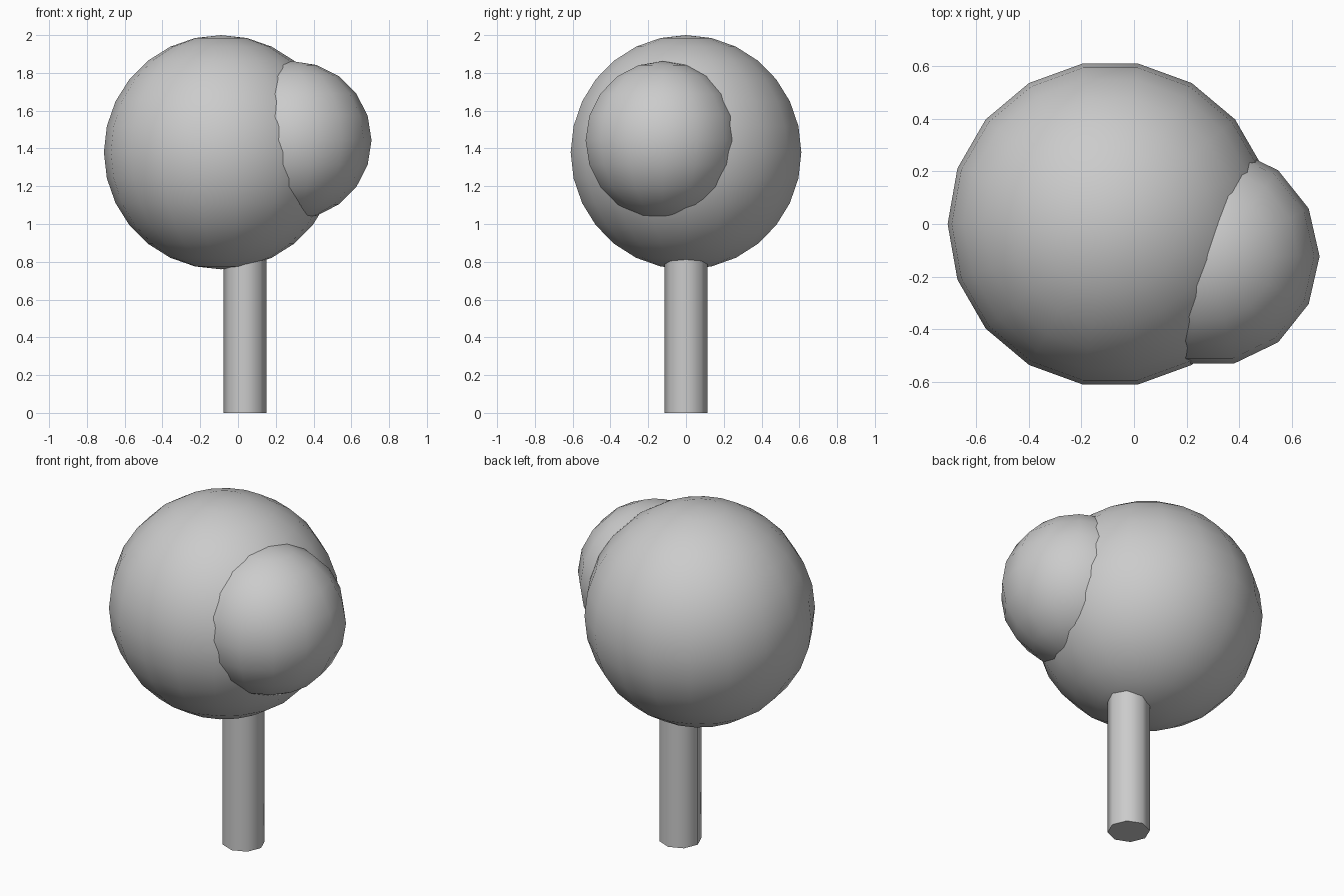
import bpy
import math

if "Cube" in bpy.data.objects:
    bpy.data.objects.remove(bpy.data.objects["Cube"])


def foliage(name, centre, radius, segments, rings):
    # Smooth ball with a column of vertices on the x axis
    bpy.ops.mesh.primitive_uv_sphere_add(segments=segments, ring_count=rings,
                                         radius=radius, location=centre,
                                         rotation=(0, 0, math.pi / 2))
    ball = bpy.context.object
    ball.name = name
    bpy.ops.object.shade_smooth()
    return ball


# Main crown and the smaller clump on its right side
foliage("large_foliage", (-0.09, 0, 1.38), 0.62, 18, 14)
foliage("small_foliage", (0.288, -0.123, 1.443), 0.419, 14, 10)

# Eight-sided trunk running up into the crown
trunk_top = 0.95
bpy.ops.mesh.primitive_cylinder_add(vertices=8, radius=0.114, depth=trunk_top,
                                    location=(0.037, 0, trunk_top / 2))
bpy.context.object.name = "trunk"
bpy.ops.object.shade_smooth_by_angle(angle=math.radians(60))
